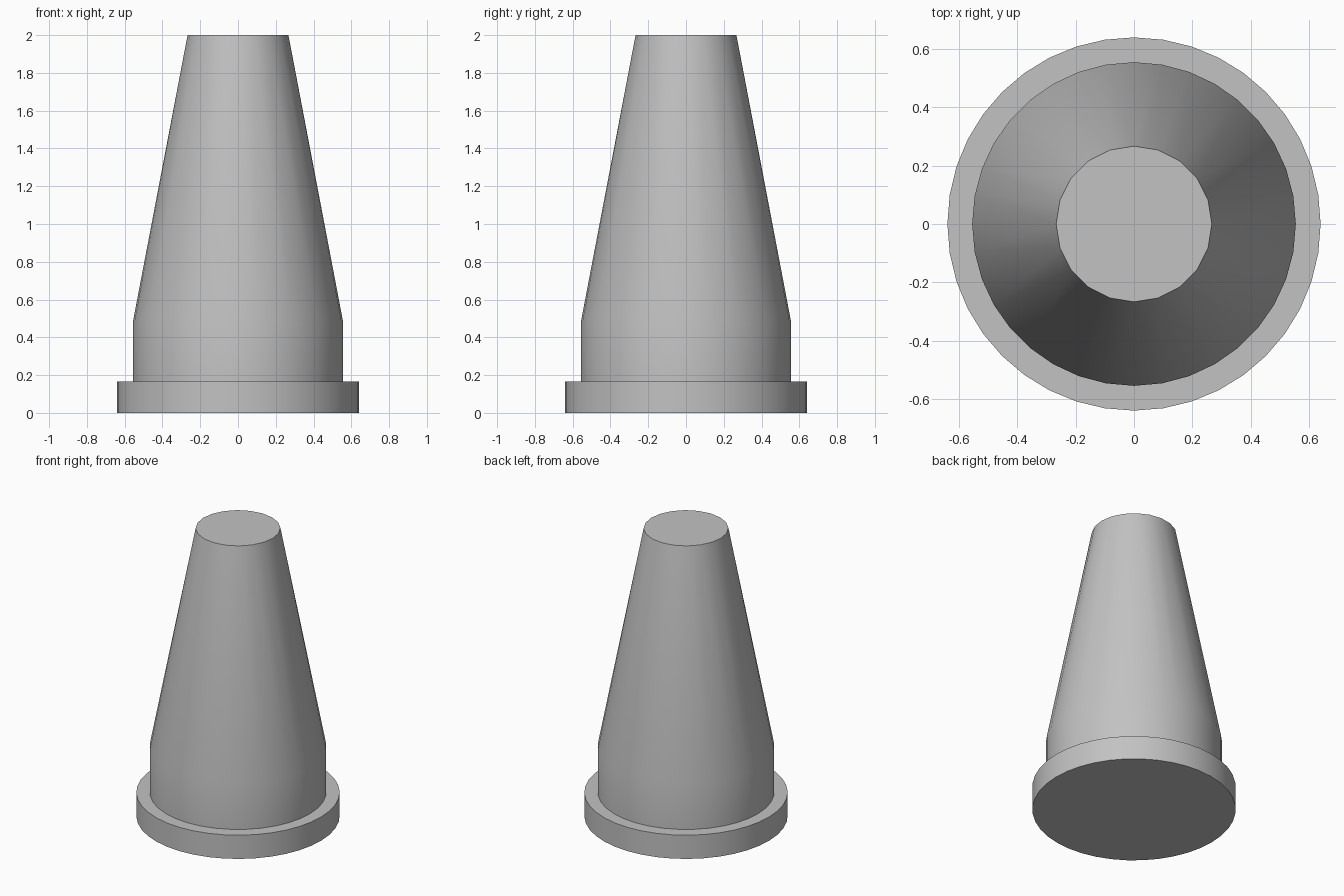
import bpy, bmesh, math

if "Cube" in bpy.data.objects:
    bpy.data.objects.remove(bpy.data.objects["Cube"])

grey = bpy.data.materials.new("light_grey")
grey.diffuse_color = (0.54, 0.54, 0.54, 1)
grey.use_nodes = True
grey.node_tree.nodes["Principled BSDF"].inputs["Base Color"].default_value = grey.diffuse_color


def ring(bm, radius, z, n):
    """Circle of n points, the first one on +x."""
    return [bm.verts.new((radius * math.cos(2 * math.pi * i / n),
                          radius * math.sin(2 * math.pi * i / n), z))
            for i in range(n)]


def skin(bm, low, high):
    """Wall between two rings, which may differ in side count."""
    n, m = len(low), len(high)
    i = j = 0
    while i < n or j < m:
        a, b = low[i % n], high[j % m]
        step_low, step_high = (i + 1) / n, (j + 1) / m
        if i < n and j < m and abs(step_low - step_high) < 1e-6:
            bm.faces.new((a, low[(i + 1) % n], high[(j + 1) % m], b))
            i, j = i + 1, j + 1
        elif j >= m or (i < n and step_low < step_high):
            bm.faces.new((a, low[(i + 1) % n], b))
            i += 1
        else:
            bm.faces.new((a, high[(j + 1) % m], b))
            j += 1


def turned_part(name, profile, cap_bottom=False, cap_top=False):
    """Lathe a profile of (radius, height, sides)."""
    bm = bmesh.new()
    rings = [ring(bm, *p) for p in profile]
    for low, high in zip(rings, rings[1:]):
        skin(bm, low, high)
    if cap_bottom:
        bm.faces.new(rings[0][::-1])
    if cap_top:
        bm.faces.new(rings[-1])
    mesh = bpy.data.meshes.new(name)
    bm.to_mesh(mesh)
    bm.free()
    mesh.materials.append(grey)
    obj = bpy.data.objects.new(name, mesh)
    bpy.context.collection.objects.link(obj)
    bpy.ops.object.select_all(action='DESELECT')
    obj.select_set(True)
    bpy.context.view_layer.objects.active = obj
    bpy.ops.object.shade_smooth_by_angle(angle=math.radians(30))
    return obj


# Round foot: outer wall and the ledge running in to the body
turned_part("base_flange",
            [(0.64, 0, 40), (0.64, 0.165, 40), (0.555, 0.165, 36)],
            cap_bottom=True)

# Straight collar that tapers to a flat tip
turned_part("tapered_body",
            [(0.555, 0.165, 36), (0.555, 0.49, 36), (0.267, 2.0, 20)],
            cap_top=True)
